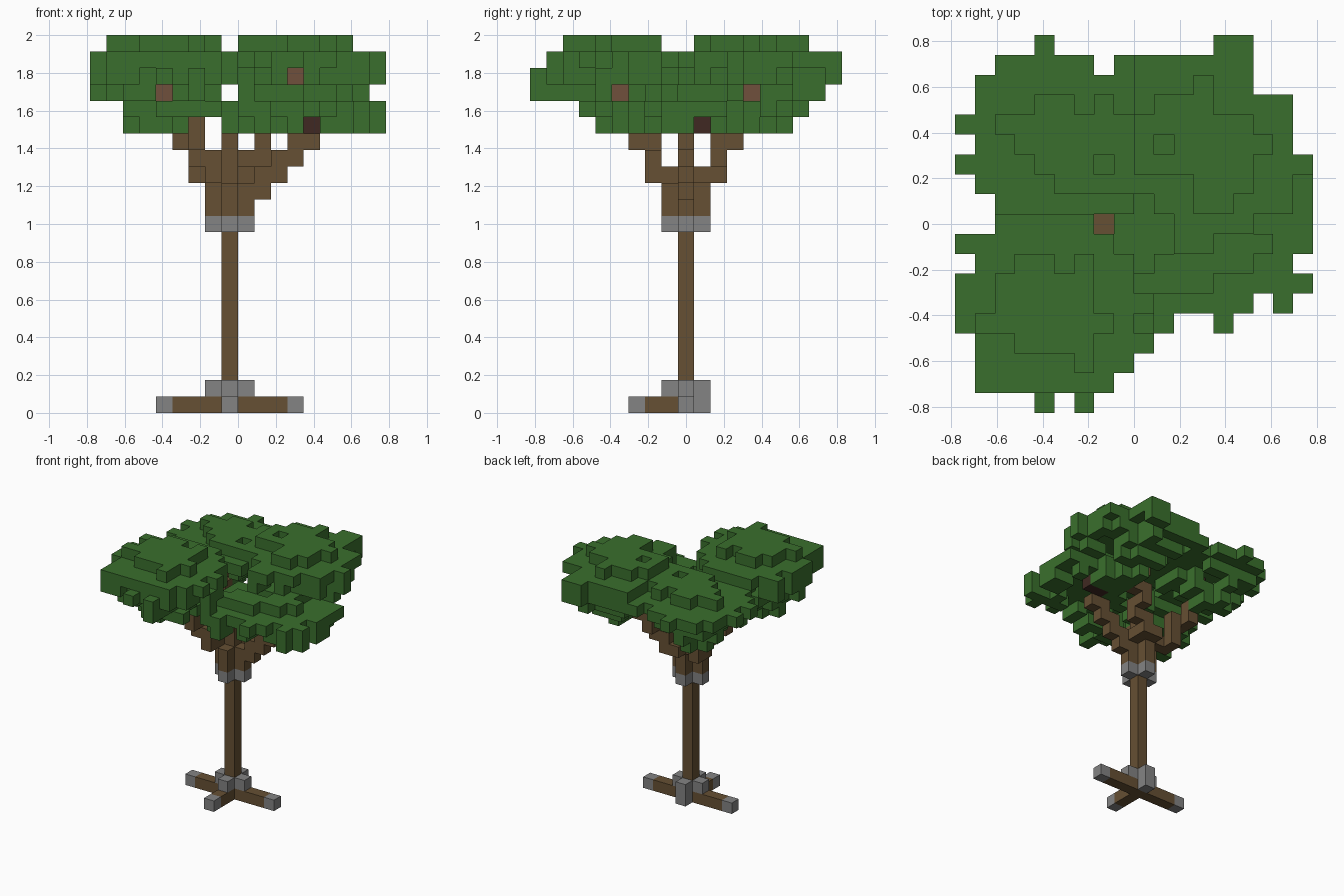
import bpy
import bmesh
import random
from mathutils import Vector

random.seed(4)
UNIT = 2 / 23                      # edge of one block
ORIGIN = Vector((-9, -9.5, 0))     # grid corner, in blocks

cube = bpy.data.objects.get("Cube")
if cube:
    bpy.data.objects.remove(cube, do_unlink=True)


def material(name, color):
    mat = bpy.data.materials.new(name)
    mat.use_nodes = True
    mat.diffuse_color = (*color, 1)
    mat.node_tree.nodes["Principled BSDF"].inputs["Base Color"].default_value = (*color, 1)
    return mat


LEAF = material("leaf green", (0.042, 0.159, 0.026))
WOOD = material("wood brown", (0.133, 0.08, 0.033))
BARK = material("reddish bark", (0.16, 0.08, 0.045))
DARK = material("dark bark", (0.051, 0.022, 0.016))
STONE = material("stone grey", (0.227, 0.227, 0.227))

# Each side of a block: outward step and its two in-plane axes
SIDES = []
for axis in range(3):
    for sign in (-1, 1):
        step, u, v = Vector(), Vector(), Vector()
        step[axis], u[(axis + 1) % 3], v[(axis + 2) % 3] = sign, 1, 1
        SIDES.append((step, u, v) if sign > 0 else (step, v, u))


def build(name, cells, mat):
    """Make one mesh from the exposed sides of a set of grid blocks."""
    bm = bmesh.new()
    corners = {}

    def corner(p):
        key = tuple(round(c) for c in p)
        if key not in corners:
            corners[key] = bm.verts.new((p + ORIGIN) * UNIT)
        return corners[key]

    for cell in sorted(cells):
        base = Vector(cell)
        for step, u, v in SIDES:
            if tuple(round(c) for c in base + step) in cells:
                continue
            start = base + Vector([max(c, 0) for c in step])
            bm.faces.new([corner(p) for p in (start, start + u, start + u + v, start + v)])
    mesh = bpy.data.meshes.new(name)
    bm.to_mesh(mesh)
    bm.free()
    mesh.materials.append(mat)
    obj = bpy.data.objects.new(name, mesh)
    bpy.context.collection.objects.link(obj)


def rows(first, spans):
    """Flat shape from one (start, end) span per row."""
    return {(i, first + n) for n, (a, b) in enumerate(spans) for i in range(a, b + 1)}


def erode(shape, times):
    for _ in range(times):
        shape = {(i, j) for i, j in shape
                 if {(i - 1, j), (i + 1, j), (i, j - 1), (i, j + 1)} <= shape}
    return shape


def lift(shape, k):
    return {(i, j, k) for i, j in shape}


PLUS = {(8, 9), (7, 9), (9, 9), (8, 8), (8, 10)}
RING = PLUS - {(8, 9)}

# Stand: crossed feet with stone tips and collars
build("foot_beams", {(i, 9, 0) for i in range(5, 12)} | {(8, 7, 0), (8, 8, 0)}, WOOD)
build("foot_tips", {(4, 9, 0), (12, 9, 0), (8, 6, 0), (8, 10, 0)}, STONE)
build("lower_collar", lift(RING, 1), STONE)
build("upper_collar", lift(RING, 11), STONE)
build("trunk", {(8, 9, k) for k in range(1, 18)}, WOOD)

# Branches fan out from the trunk top to the four crowns
fork = lift(RING, 12) | lift(RING | {(10, 9)}, 13)
left_front = {(10, 9, 14), (11, 9, 14), (11, 9, 15), (12, 9, 15), (12, 9, 16), (13, 9, 16)}
left_back = {(8, 11, 14), (9, 10, 14), (9, 11, 14), (9, 11, 15), (10, 11, 15), (10, 11, 16),
             (10, 12, 16), (10, 12, 17), (11, 12, 17), (11, 12, 18), (11, 13, 18)}
right_back = {(7, 10, 14), (6, 10, 14), (6, 11, 14), (6, 11, 15), (6, 11, 16), (5, 11, 16),
              (5, 12, 16), (5, 12, 17), (5, 13, 18)}
right_front = {(7, 8, 14), (7, 7, 14), (7, 7, 15), (6, 7, 15), (6, 7, 16), (6, 6, 16),
               (6, 6, 17), (5, 6, 17), (5, 5, 18)}
tips = {(4, 5, 19), (12, 13, 19), (12, 13, 20)}
dark_tips = {(13, 10, 17), (14, 10, 17), (5, 13, 19)}
build("branch_fork", fork, WOOD)
build("left_front_branch", left_front, WOOD)
build("left_back_branch", left_back, WOOD)
build("right_back_branch", right_back, WOOD)
build("right_front_branch", right_front, WOOD)
build("branch_tips", tips, BARK)
build("dark_branch_tips", dark_tips, DARK)
timber = fork | left_front | left_back | right_back | right_front | tips | dark_tips

# Gaps in the leaves that leave a branch end open
OPEN_FRONT = [(6, 6, 17), (4, 5, 19), (12, 13, 20), (13, 10, 17)]
OPEN_SIDE = [(12, 13, 19), (14, 10, 17)]


def covers_opening(cell):
    i, j, k = cell
    return (any(i == a and j < b and k == c for a, b, c in OPEN_FRONT)
            or any(j == b and i > a and k == c for a, b, c in OPEN_SIDE))


def crown(name, top, plate, cap, depths, extra=()):
    """Leaf cap on a wide plate, with ragged rings narrowing below it."""
    cells = lift(plate, top) | lift(cap, top + 1)
    for drop, inset in enumerate(depths, 1):
        ring = erode(plate, inset) - erode(plate, inset + 2)
        cells |= {(i, j, top - drop) for i, j in sorted(ring) if random.random() < 0.75}
    cells |= set(extra)
    build(name, {c for c in cells - timber if not covers_opening(c)}, LEAF)


crown("right_front_crown", 21,
      rows(1, [(1, 7), (1, 8), (1, 9), (0, 8), (0, 9), (0, 8), (1, 8), (0, 7), (2, 6)]),
      rows(2, [(6, 6), (3, 6), (1, 7), (2, 6), (2, 6), (3, 6)]) - {(5, 7)},
      [0, 1, 2, 3],
      [(4, 0, 20), (6, 0, 20), (6, 0, 19), (6, 1, 19), (0, 5, 20), (0, 5, 19),
       (9, 4, 20), (9, 4, 19), (9, 4, 18), (2, 5, 18), (2, 5, 17)])

crown("right_back_crown", 20,
      rows(10, [(2, 8), (1, 8), (0, 8), (1, 8), (0, 8), (1, 8), (1, 8), (2, 6), (4, 4)])
      - {(0, 13)} | {(8, 17)},
      rows(11, [(5, 8), (4, 8), (3, 8), (2, 8), (4, 7)]) - {(7, 12), (6, 15)},
      [1, 2, 3])

crown("left_back_crown", 21,
      rows(8, [(11, 12), (11, 14), (10, 16), (9, 16), (9, 17), (9, 16), (9, 16), (9, 16),
               (9, 14), (9, 14), (13, 14)]),
      rows(10, [(12, 13), (12, 14), (9, 14), (9, 15), (9, 14), (10, 12), (12, 12)]) - {(10, 13)},
      [0, 1, 2, 3])

crown("left_front_crown", 18,
      rows(4, [(13, 13), (9, 14), (8, 17), (9, 16), (8, 17), (8, 17), (8, 17), (12, 17)])
      | {(16, 5), (10, 4)},
      rows(6, [(9, 12), (10, 14), (13, 15), (11, 14)]),
      [0])
